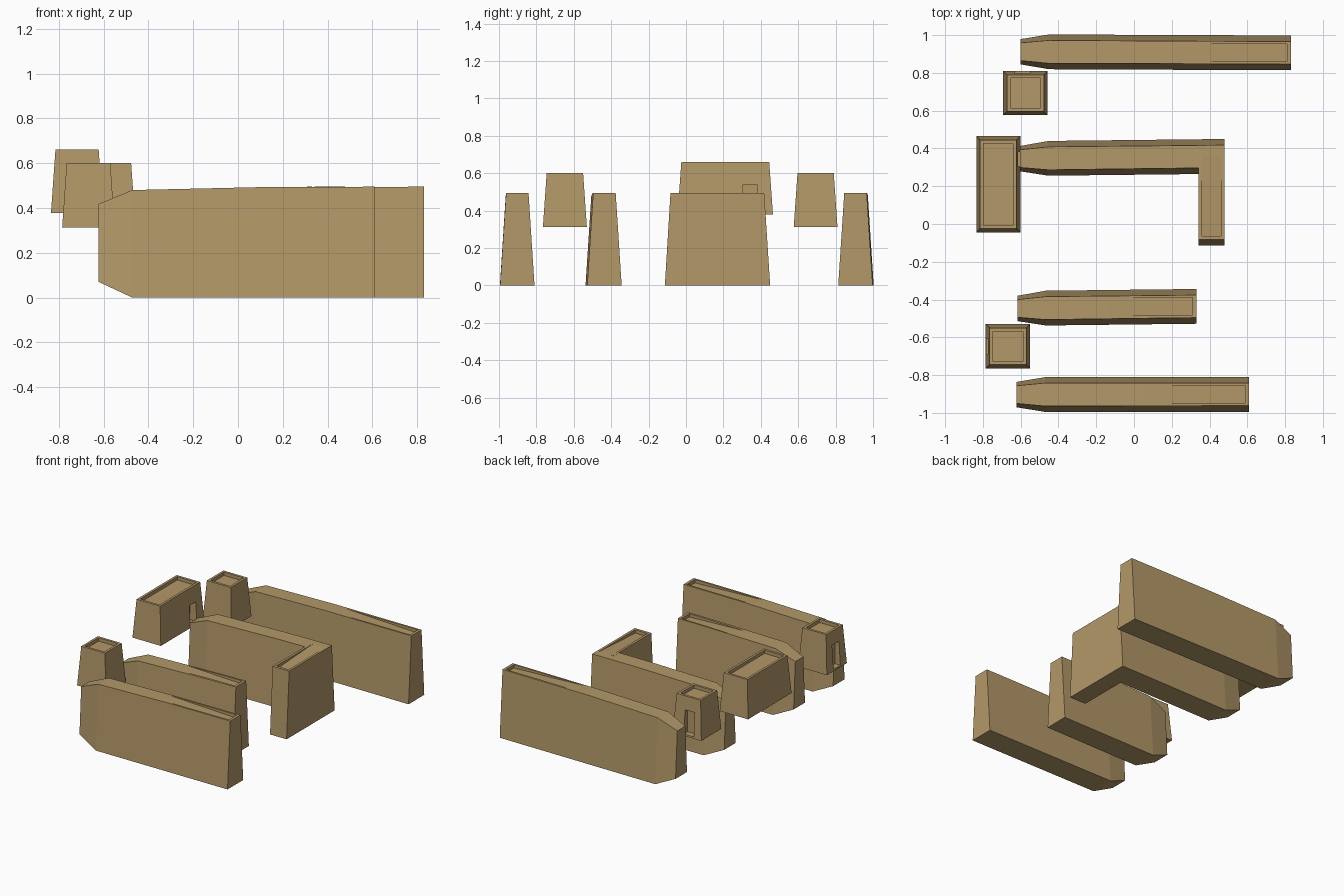
import bpy, bmesh

if "Cube" in bpy.data.objects:
    bpy.data.objects.remove(bpy.data.objects["Cube"])

tan = bpy.data.materials.new("sandy tan")
tan.diffuse_color = (0.45, 0.315, 0.14, 1)
tan.use_nodes = True
tan.node_tree.nodes["Principled BSDF"].inputs["Base Color"].default_value = tan.diffuse_color


def loft(name, rings):
    """Closed solid through a series of four-point rings."""
    bm = bmesh.new()
    vs = [[bm.verts.new(p) for p in r] for r in rings]
    for a, b in zip(vs, vs[1:]):
        for i in range(4):
            j = (i + 1) % 4
            bm.faces.new((a[i], a[j], b[j], b[i]))
    bm.faces.new(vs[0])
    bm.faces.new(vs[-1])
    bmesh.ops.recalc_face_normals(bm, faces=bm.faces)
    me = bpy.data.meshes.new(name)
    bm.to_mesh(me)
    bm.free()
    me.materials.append(tan)
    ob = bpy.data.objects.new(name, me)
    bpy.context.collection.objects.link(ob)
    return ob


def rect(x0, x1, y0, y1, z):
    return [(x0, y0, z), (x1, y0, z), (x1, y1, z), (x0, y1, z)]


def box(name, x0, x1, y0, y1, z0, z1):
    return loft(name, [rect(x0, x1, y0, y1, z0), rect(x0, x1, y0, y1, z1)])


def boolean(ob, tool, op='DIFFERENCE'):
    m = ob.modifiers.new(op.lower(), 'BOOLEAN')
    m.operation, m.solver, m.object = op, 'EXACT', tool
    tool.hide_render = True
    tool.display_type = 'WIRE'


def wall(name, x0, x1, ya, yb):
    """Battered wall with a tapered, chamfered nose; centre line runs ya -> yb."""
    def ring(x, z0, z1, wb, wt):
        y = ya + (yb - ya) * (x - x0) / (x1 - x0)
        return [(x, y - wb, z0), (x, y + wb, z0), (x, y + wt, z1), (x, y - wt, z1)]
    return loft(name, [ring(x0, .07, .418, .067, .047),
                       ring(x0 + .15, 0, .48, .092, .061),
                       ring(x0 + .72, 0, .493, .092, .06),
                       ring(x1, 0, .495, .092, .06)])


# Straight walls, each with a shallow trough fading out along the top
for name, x0, x1, ya, yb in [("back_wall", -.60, .83, .912, .906),
                             ("inner_front_wall", -.617, .33, -.447, -.436),
                             ("front_wall", -.622, .61, -.903, -.902)]:
    w = wall(name, x0, x1, ya, yb)
    a, b = x1 - .02, x1 - .7
    boolean(w, loft(name + "_trough_cutter", [
        [(x, yb - .046, z), (x, yb + .046, z), (x, yb + .046, .6), (x, yb - .046, .6)]
        for x, z in ((a, .47), (b, .497))]))

# L-shaped wall with its own trough on the short leg
corner = wall("corner_wall", -.603, .478, .346, .358)
leg = loft("corner_wall_leg", [rect(.342, .478, -.113, .36, 0),
                               rect(.342, .478, -.083, .36, .495)])
boolean(corner, leg, 'UNION')
boolean(corner, loft("leg_trough_cutter", [rect(.36, .46, y, y, z)[:2] +
        [(.46, y, .6), (.36, y, .6)] for y, z in ((-.063, .47), (.40, .497))]))

# Floating towers: taper upward, sunken roof, one doorway niche each
towers = [
    ("large_tower", -.835, -.602, -.045, .465, .378, .66, (-.66, -.5, .305, .38, .395, .54)),
    ("back_tower", -.693, -.457, .576, .81, .312, .60, (-.63, -.55, .765, .9, .325, .50)),
    ("front_tower", -.785, -.55, -.765, -.53, .312, .60, (-.9, -.74, -.69, -.61, .325, .50)),
]
for name, x0, x1, y0, y1, z0, z1, door in towers:
    t = .02
    body = loft(name, [rect(x0, x1, y0, y1, z0),
                       rect(x0 + t, x1 - t, y0 + t, y1 - t, z1)])
    r = t + .018
    boolean(body, box(name + "_roof_cutter", x0 + r, x1 - r, y0 + r, y1 - r, z1 - .025, z1 + .1))
    boolean(body, box(name + "_door_cutter", *door))
